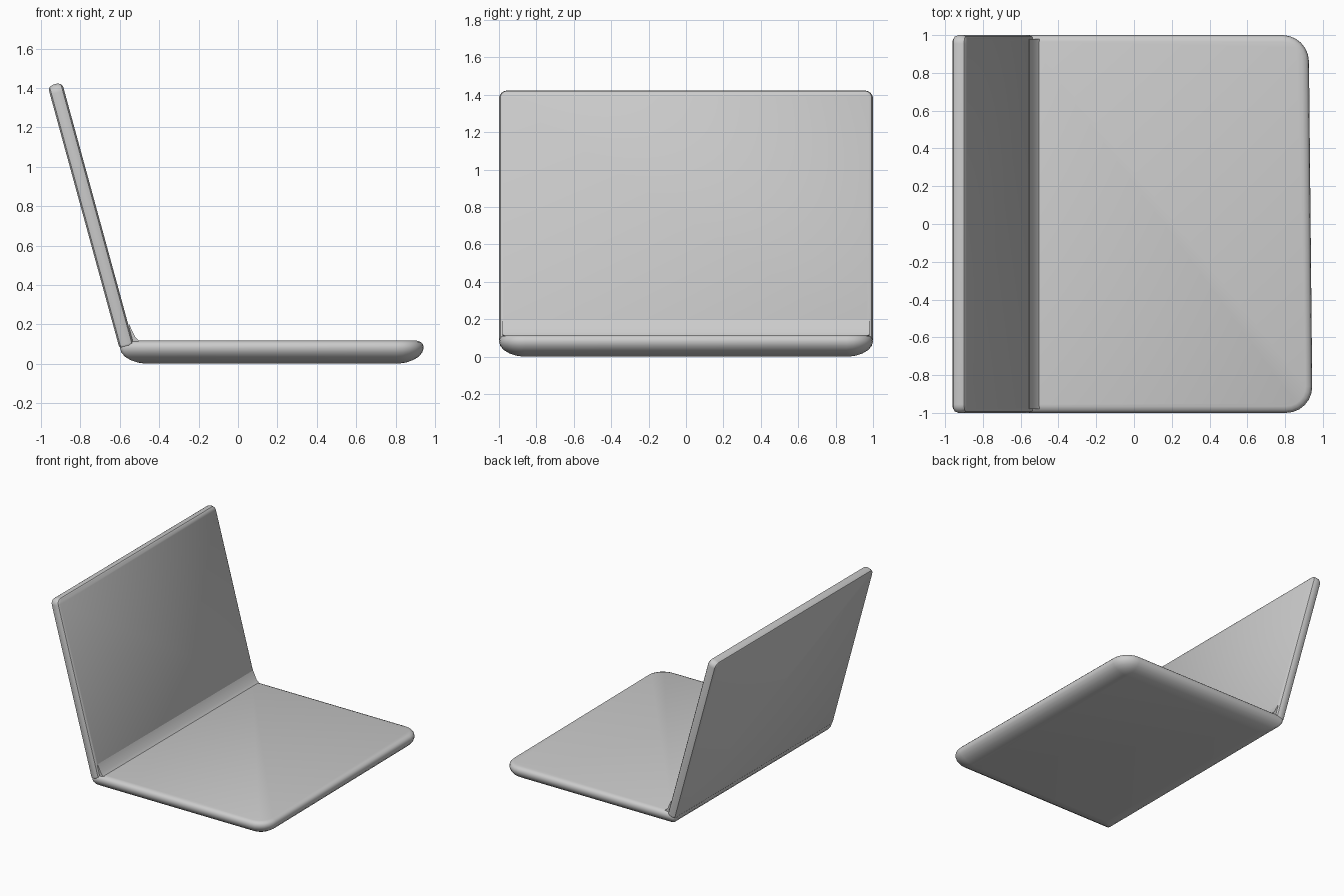
import bpy, bmesh
from math import cos, sin, pi, radians
from mathutils import Matrix, Vector

cube = bpy.data.objects.get("Cube")
if cube:
    bpy.data.objects.remove(cube, do_unlink=True)

grey = bpy.data.materials.new("light grey")
grey.use_nodes = True
colour = (0.6, 0.6, 0.6, 1)
grey.diffuse_color = colour
grey.node_tree.nodes["Principled BSDF"].inputs["Base Color"].default_value = colour


def finish(name, bm, matrix=Matrix()):
    bm.transform(matrix)
    bmesh.ops.recalc_face_normals(bm, faces=bm.faces)
    mesh = bpy.data.meshes.new(name)
    bm.to_mesh(mesh)
    bm.free()
    mesh.materials.append(grey)
    obj = bpy.data.objects.new(name, mesh)
    bpy.context.collection.objects.link(obj)
    bpy.ops.object.select_all(action="DESELECT")
    obj.select_set(True)
    bpy.context.view_layer.objects.active = obj
    bpy.ops.object.shade_smooth_by_angle(angle=radians(35))
    return obj


def outline(x0, x1, half, near_r, far_r, inset, steps=6):
    """Rounded rectangle with its own radius at each end, shrunk by inset."""
    x0, x1, half = x0 + inset, x1 - inset, half - inset
    points = []
    for k, (sx, sy) in enumerate([(1, 1), (-1, 1), (-1, -1), (1, -1)]):
        r = max((far_r if sx > 0 else near_r) - inset, 0.015)
        cx = x1 - r if sx > 0 else x0 + r
        for i in range(steps + 1):
            a = (k + i / steps) * pi / 2
            points.append((cx + r * cos(a), sy * (half - r) + r * sin(a)))
    return points


def slab(name, plan, levels, matrix=Matrix(), skew=0):
    """Stack of inset outlines joined into a soft-edged panel."""
    bm = bmesh.new()
    rings = []
    for inset, z in levels:
        rings.append([bm.verts.new((x - (skew * (y + 1) if x > 0 else 0), y, z))
                      for x, y in outline(*plan, inset)])
    for low, high in zip(rings, rings[1:]):
        for i in range(len(low)):
            j = (i + 1) % len(low)
            bm.faces.new((low[i], low[j], high[j], high[i]))
    bm.faces.new(rings[0])
    bm.faces.new(rings[-1])
    return finish(name, bm, matrix)


# Base: deep rounding underneath, tight rounding on top
slab("base", (-0.6, 0.945, 1, 0.03, 0.14),
     [(0.13, 0), (0.09, 0.006), (0.055, 0.018), (0.025, 0.036), (0.007, 0.058),
      (0, 0.08), (0.004, 0.098), (0.014, 0.11), (0.035, 0.117)], skew=0.01)

# Lid: thin panel leaning back from the hinge
tilt = Matrix.Translation((-0.533, 0, 0.11)) @ Matrix.Rotation(radians(-105.3), 4, "Y")
slab("lid", (-0.02, 1.368, 1, 0.02, 0.045),
     [(0.02, 0), (0.007, 0.008), (0, 0.025), (0, 0.05), (0.007, 0.067), (0.02, 0.075)],
     tilt)

# Hinge fillet: slim wedge filling the inside corner
bm = bmesh.new()
section = [(-0.57, 0.1), (-0.5, 0.115), (-0.522, 0.135), (-0.553, 0.2)]
wedge = bm.faces.new([bm.verts.new((x, -0.98, z)) for x, z in section])
side = bmesh.ops.extrude_face_region(bm, geom=[wedge])["geom"]
bmesh.ops.translate(bm, vec=Vector((0, 1.96, 0)),
                    verts=[v for v in side if isinstance(v, bmesh.types.BMVert)])
finish("hinge_fillet", bm)
